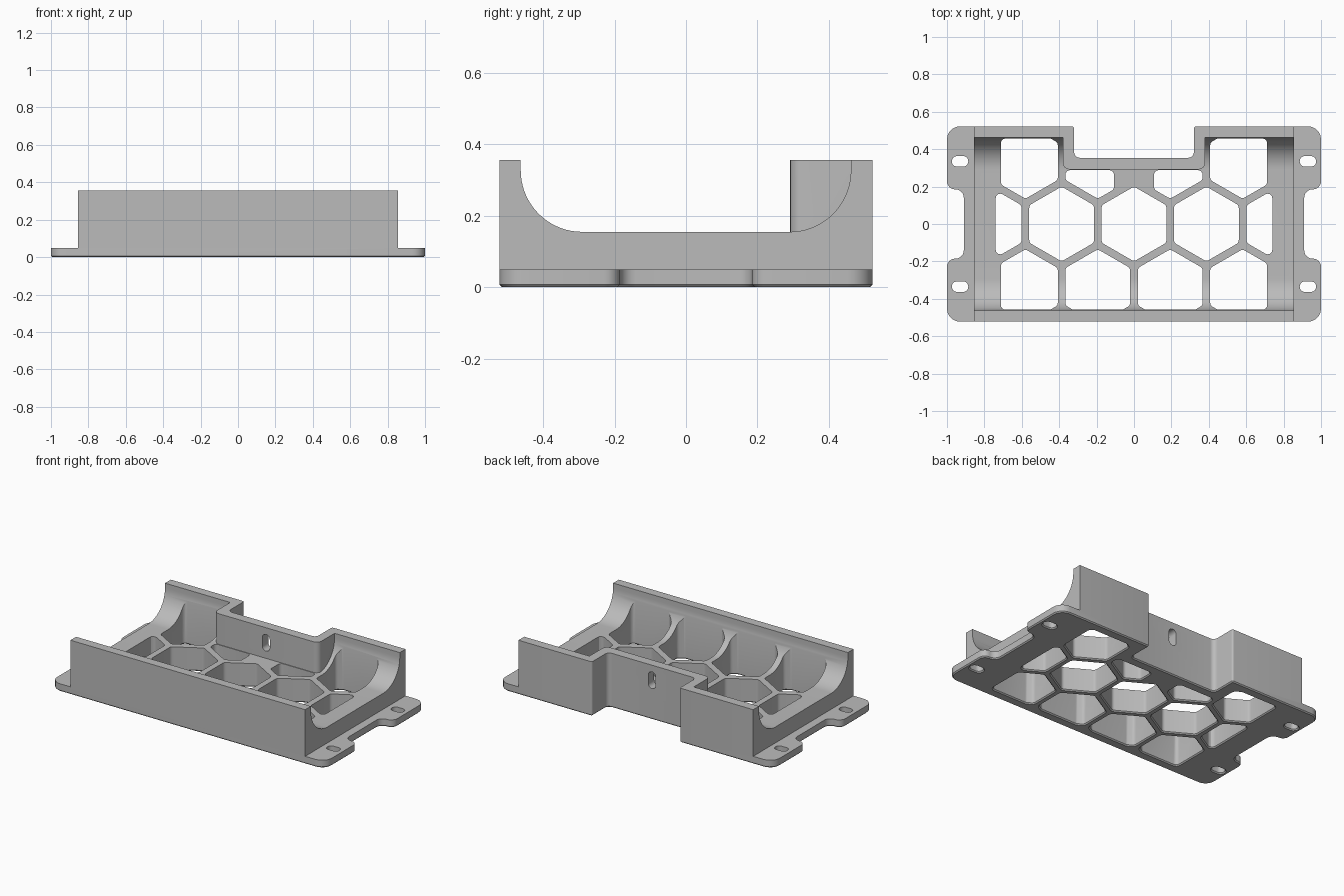
import bpy, bmesh
from math import atan2, cos, pi, sin, tan
from mathutils import Vector, Matrix

if "Cube" in bpy.data.objects:
    bpy.data.objects.remove(bpy.data.objects["Cube"], do_unlink=True)

grey = bpy.data.materials.new("plain_grey")
grey.use_nodes = True
grey.diffuse_color = (0.5, 0.5, 0.5, 1)
grey.node_tree.nodes["Principled BSDF"].inputs["Base Color"].default_value = grey.diffuse_color

# Main sizes
HEIGHT, FLOOR, FLANGE, DEPTH = 0.357, 0.155, 0.05, 0.522
BODY_X, CHAMFER = 0.855, 0.007
PITCH, HEX_R = 0.387, 0.2


def rounded(corners, steps=6):
    """Outline with each (x, y, radius) corner replaced by an arc."""
    out, n = [], len(corners)
    for i, (x, y, r) in enumerate(corners):
        p = Vector((x, y))
        to_prev = Vector(corners[i - 1][:2]) - p
        to_next = Vector(corners[(i + 1) % n][:2]) - p
        if r == 0:
            out.append(p)
            continue
        a, b = to_prev.normalized(), to_next.normalized()
        half = a.angle(b) / 2
        t = min(r / tan(half), 0.49 * to_prev.length, 0.49 * to_next.length)
        centre = p + (a + b).normalized() * (t / cos(half))
        s, e = p + a * t - centre, p + b * t - centre
        sweep = atan2(s.x * e.y - s.y * e.x, s.dot(e))
        out += [centre + Matrix.Rotation(sweep * k / steps, 2) @ s for k in range(steps + 1)]
    return out


def offset(outline, d):
    """Grow a counter-clockwise outline by d."""
    out, n = [], len(outline)
    for i, p in enumerate(outline):
        a, b = (p - outline[i - 1]).normalized(), (outline[(i + 1) % n] - p).normalized()
        m = Vector((a.y + b.y, -a.x - b.x)).normalized()
        out.append(p + m * (d / max(0.4, m.dot(Vector((a.y, -a.x))))))
    return out


def add_prism(bm, outline, levels, axis="z"):
    """Stack the outline at (level, growth) pairs along an axis."""
    place = {"z": lambda a, b, c: (a, b, c),
             "y": lambda a, b, c: (a, c, b),
             "x": lambda a, b, c: (c, a, b)}[axis]
    rings = [[bm.verts.new(place(p.x, p.y, c)) for p in (offset(outline, d) if d else outline)]
             for c, d in levels]
    n = len(outline)
    for low, high in zip(rings, rings[1:]):
        for i in range(n):
            j = (i + 1) % n
            bm.faces.new((low[i], low[j], high[j], high[i]))
    bm.faces.new(rings[0][::-1])
    bm.faces.new(rings[-1])


def make(name, prisms):
    bm = bmesh.new()
    for prism in prisms:
        add_prism(bm, *prism)
    bmesh.ops.recalc_face_normals(bm, faces=bm.faces)
    mesh = bpy.data.meshes.new(name)
    bm.to_mesh(mesh)
    bm.free()
    mesh.materials.append(grey)
    ob = bpy.data.objects.new(name, mesh)
    bpy.context.collection.objects.link(ob)
    return ob


def cut(target, cutter):
    mod = target.modifiers.new("cut", "BOOLEAN")
    mod.operation, mod.solver, mod.object = "DIFFERENCE", "EXACT", cutter
    bpy.context.view_layer.objects.active = target
    bpy.ops.object.modifier_apply(modifier=mod.name)
    bpy.data.objects.remove(cutter, do_unlink=True)


def box(x0, x1, y0, y1, r=0, steps=6):
    return rounded([(x0, y0, r), (x1, y0, r), (x1, y1, r), (x0, y1, r)], steps)


def clip(poly, axis, limit, sign):
    """Keep the part of a polygon where sign * (coordinate - limit) <= 0."""
    out = []
    for a, b in zip(poly, poly[1:] + poly[:1]):
        da, db = sign * (a[axis] - limit), sign * (b[axis] - limit)
        if da <= 0:
            out.append(a)
        if da * db < 0:
            out.append(a.lerp(b, da / (da - db)))
    return out


def hexagon(x, y, x0, x1, y0, y1):
    poly = [Vector((x + HEX_R * cos(pi / 6 + k * pi / 3), y + HEX_R * sin(pi / 6 + k * pi / 3)))
            for k in range(6)]
    for axis, limit, sign in ((0, x0, -1), (0, x1, 1), (1, y0, -1), (1, y1, 1)):
        poly = clip(poly, axis, limit, sign)
    return rounded([(p.x, p.y, 0.025) for p in poly], 4)


# Tray plan: four mounting tabs and a notch in the back
half = [(1, -DEPTH, 0.07), (1, -0.185, 0.045), (0.91, -0.185, 0.045),
        (0.91, 0.185, 0.045), (1, 0.185, 0.045), (1, DEPTH, 0.07),
        (0.32, DEPTH, 0.012), (0.32, 0.354, 0.03)]
plan = rounded(half + [(-x, y, r) for x, y, r in reversed(half)])
tray = make("mounting_tray", [(plan, [(0, -CHAMFER), (CHAMFER, 0), (HEIGHT, 0)])])

# Lower the side flanges
cut(tray, make("flange_cutter", [(box(min(s * BODY_X, s * 1.3), max(s * BODY_X, s * 1.3), -1, 1),
                                  [(FLANGE, 0), (1, 0)]) for s in (-1, 1)]))

# Open cradle with curved front and back, keeping a wall around the notch
cradle = rounded([(-0.463, 0.8, 0), (-0.463, FLOOR, 0.172), (0.462, FLOOR, 0.172), (0.462, 0.8, 0)], 18)
cavity = make("cradle_cutter", [(cradle, [(-1.2, 0), (1.2, 0)], "x")])
cut(cavity, make("notch_wall_keeper", [(box(-0.38, 0.38, 0.292, 0.9, 0.035), [(0, 0), (0.9, 0)])]))
cut(tray, cavity)

# Honeycomb floor openings, chamfered underneath
through = [(-0.01, 0.01 + CHAMFER), (CHAMFER, 0), (0.6, 0)]
row = PITCH * 3 ** 0.5 / 2
cells = [hexagon(k * PITCH, 0, -0.74, 0.74, -1, 1) for k in range(-2, 3)]
for s in (-1, 1):
    for k in (0.5, 1.5):
        cells.append(hexagon(s * k * PITCH, -row, -0.712, 0.712, -0.458, 1))
    cells.append(hexagon(s * 1.5 * PITCH, row, -0.712, 0.712, -1, 0.457))
cells.append(hexagon(0.5 * PITCH, row, 0.107, 1, -1, 0.288))
cells.append(hexagon(-0.5 * PITCH, row, -1, -0.107, -1, 0.288))
cut(tray, make("honeycomb_cutter", [(c, through) for c in cells]))

# Screw slots in the tabs and one upright slot in the notch wall
slots = [(box(sx * 0.93 - 0.044, sx * 0.93 + 0.044, sy * 0.335 - 0.028, sy * 0.335 + 0.028, 0.028),
          through) for sx in (-1, 1) for sy in (-1, 1)]
slots.append((box(-0.027, 0.027, 0.203, 0.313, 0.027), [(0.2, 0), (0.6, 0)], "y"))
cut(tray, make("slot_cutter", slots))

# Smooth the curves, keep the edges sharp
bpy.ops.object.select_all(action="DESELECT")
tray.select_set(True)
bpy.context.view_layer.objects.active = tray
bpy.ops.object.shade_smooth_by_angle(angle=pi / 6)
